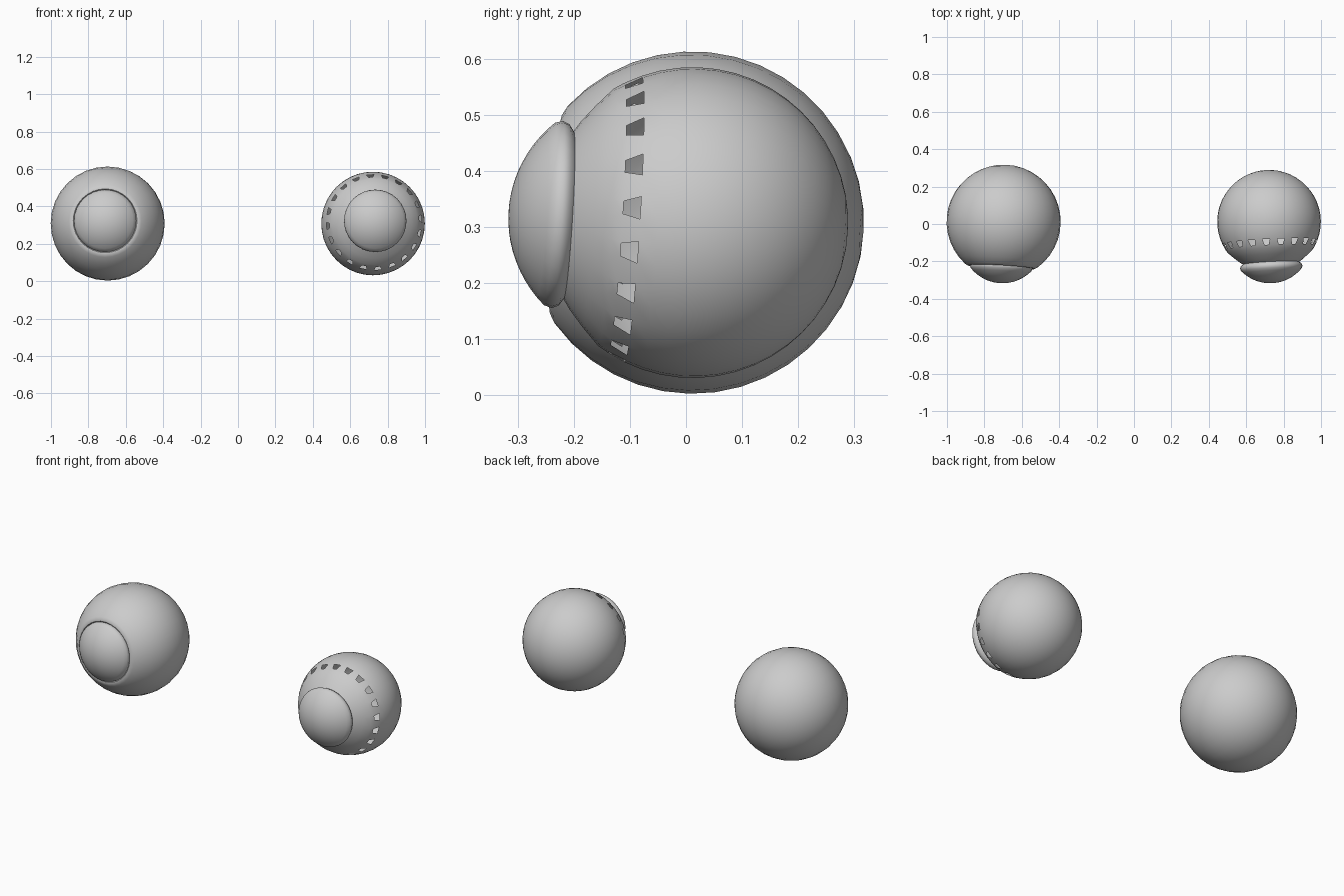
import bpy, bmesh, math
from mathutils import Matrix, Vector

cube = bpy.data.objects.get("Cube")
if cube:
    bpy.data.objects.remove(cube, do_unlink=True)

grey = bpy.data.materials.new("plain_grey")
grey.use_nodes = True
grey.diffuse_color = (0.6, 0.6, 0.6, 1)
grey.node_tree.nodes["Principled BSDF"].inputs["Base Color"].default_value = (0.6, 0.6, 0.6, 1)


def arc(radius, front, steps=16):
    """Sphere profile from the back pole to the depth where the front opens."""
    end = math.acos(front / radius)
    return [(radius * math.cos(math.pi + (end - math.pi) * i / steps),
             radius * math.sin(math.pi + (end - math.pi) * i / steps))
            for i in range(steps + 1)]


def lathe(name, profile, centre, gaze, segments, slot_row=None):
    """Turn (depth, radius) points round the gaze axis; slot_row gets gaps."""
    bm = bmesh.new()
    step = math.tau / segments
    rings = []
    for row, (depth, radius) in enumerate(profile):
        ring = []
        for i in range(segments):
            a = i * step
            if slot_row is not None and row == slot_row + 1:
                a += step * (0.2 if i % 2 == 0 else -0.2)  # taper the gaps
            ring.append(bm.verts.new((radius * math.cos(a), radius * math.sin(a), depth)))
        rings.append(ring)
    for row in range(len(rings) - 1):
        for i in range(segments):
            if row == slot_row and i % 2 == 0:
                continue
            j = (i + 1) % segments
            bm.faces.new((rings[row][i], rings[row][j], rings[row + 1][j], rings[row + 1][i]))
    bmesh.ops.remove_doubles(bm, verts=bm.verts, dist=0.0005)
    turn = Vector(gaze).to_track_quat('Z', 'Y').to_matrix().to_4x4()
    bm.transform(Matrix.Translation(centre) @ turn)
    bmesh.ops.recalc_face_normals(bm, faces=bm.faces)
    mesh = bpy.data.meshes.new(name)
    bm.to_mesh(mesh)
    bm.free()
    mesh.materials.append(grey)
    obj = bpy.data.objects.new(name, mesh)
    bpy.context.collection.objects.link(obj)
    bpy.ops.object.select_all(action='DESELECT')
    obj.select_set(True)
    bpy.context.view_layer.objects.active = obj
    bpy.ops.object.shade_smooth_by_angle(angle=math.radians(40))
    return obj


def dome(rim_depth, rim_radius, tip, steps=10):
    """Shallow cap profile from the rim to the tip."""
    height = tip - rim_depth
    big = (rim_radius ** 2 + height ** 2) / (2 * height)
    sweep = math.asin(rim_radius / big)
    return [(tip - big + big * math.cos(sweep * (1 - i / steps)),
             big * math.sin(sweep * (1 - i / steps))) for i in range(steps + 1)]


right_centre, right_gaze = (-0.697, 0.012, 0.308), (-0.055, -1, 0.06)
left_centre, left_gaze = (0.722, 0.012, 0.308), (0.05, -1, 0.06)
cornea = [(0.222, 0.15), (0.23, 0.162), (0.242, 0.167)] + dome(0.256, 0.163, 0.329)

# Right eye: full ball that dips softly into the socket of the cornea
lathe("right_eyeball", arc(0.305, 0.235) + [(0.243, 0.18), (0.243, 0.171), (0.235, 0.163), (0.222, 0.15)],
      right_centre, right_gaze, 32)
lathe("right_cornea", cornea, right_centre, right_gaze, 32)

# Left eye: smaller ball with a slotted band and a tapering collar
lathe("left_eyeball", arc(0.277, 0.107) + [(0.137, 0.241), (0.155, 0.23), (0.185, 0.198),
                                           (0.21, 0.168), (0.222, 0.15)],
      left_centre, left_gaze, 40, slot_row=16)
lathe("left_cornea", cornea, left_centre, left_gaze, 32)
